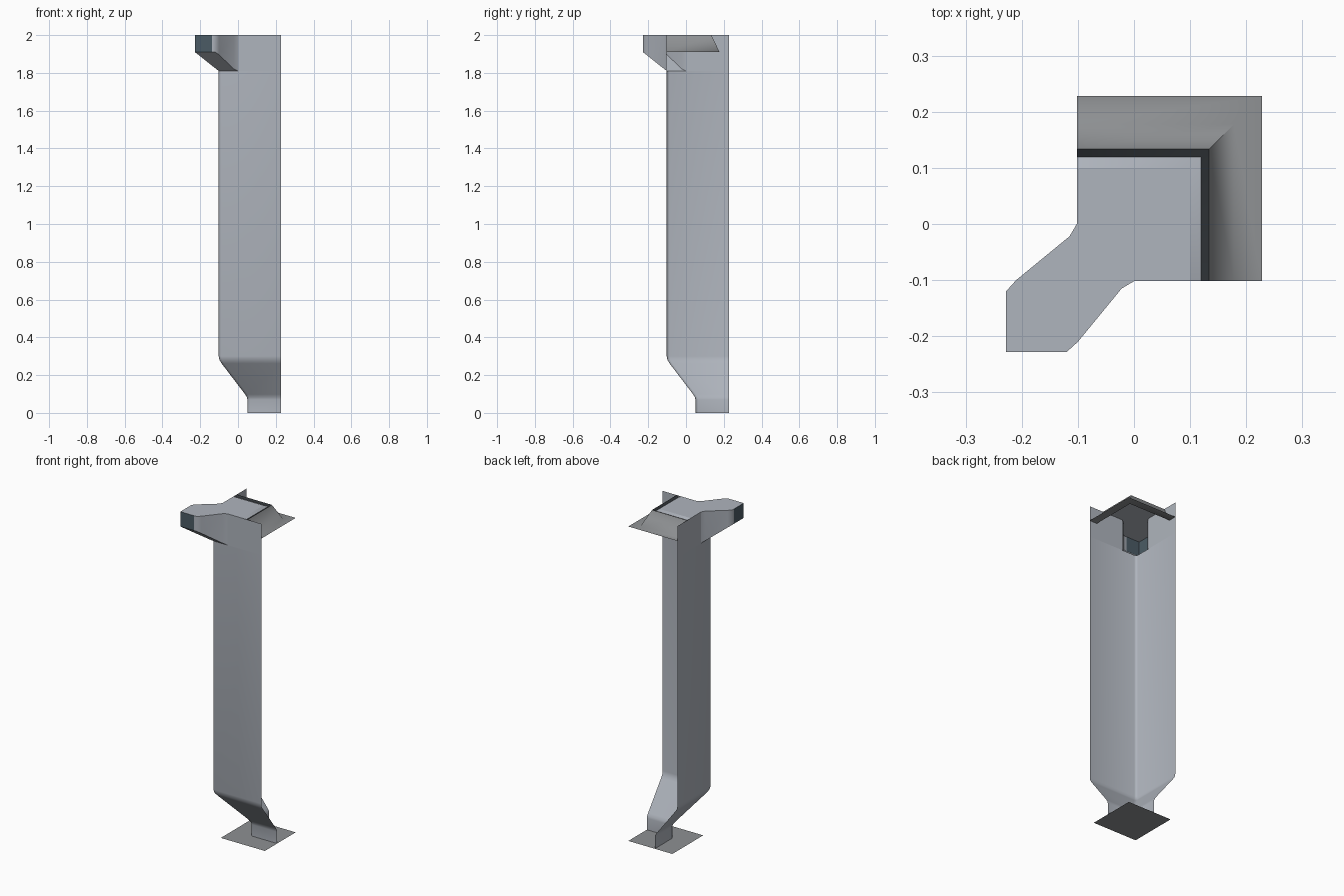
import bpy, math

if "Cube" in bpy.data.objects:
    bpy.data.objects.remove(bpy.data.objects["Cube"])

def material(name, rgb):
    m = bpy.data.materials.new(name)
    m.diffuse_color = (*rgb, 1.0)
    m.use_nodes = True
    m.node_tree.nodes["Principled BSDF"].inputs["Base Color"].default_value = m.diffuse_color
    return m

PALE = material("pale grey metal", (0.43, 0.46, 0.51))
GREY = material("mid grey metal", (0.27, 0.28, 0.29))
DARK = material("dark seam", (0.03, 0.035, 0.04))
GLASS = material("dark blue glass", (0.07, 0.105, 0.13))

OUT = 0.228     # outer reach of the corner module
WALL = -0.102   # wall plane (same in x and y)
TOP = 2.0
LEDGE = 1.91
NECK = 1.81     # height where the corner bracket leaves the wall

def make(name, verts, faces, mats, index=None, angle=45):
    me = bpy.data.meshes.new(name)
    me.from_pydata(verts, [], faces)
    for m in mats:
        me.materials.append(m)
    if index:
        for p, i in zip(me.polygons, index):
            p.material_index = i
    me.update()
    ob = bpy.data.objects.new(name, me)
    bpy.context.collection.objects.link(ob)
    bpy.ops.object.select_all(action='DESELECT')
    ob.select_set(True)
    bpy.context.view_layer.objects.active = ob
    bpy.ops.object.shade_smooth_by_angle(angle=math.radians(angle))
    return ob

def sweep(name, profile, path, mat, angle=50):
    """Sweep (offset, z) pairs round the corner; path(offset) gives plan points."""
    rows = [[(x, y, z) for x, y in path(r)] for r, z in profile]
    n = len(rows[0])
    verts = [v for row in rows for v in row]
    faces = [(j*n + i, j*n + i + 1, (j+1)*n + i + 1, (j+1)*n + i)
             for j in range(len(rows) - 1) for i in range(n - 1)]
    return make(name, verts, faces, [mat], angle=angle)

# Corner wall: narrow foot flaring to the full width, rounded vertical corner
def wall_path(r, b=0.014):
    return [(r, OUT), (r, r + b), (r + b*0.3, r + b*0.3), (r + b, r), (OUT, r)]

sweep("corner_wall",
      [(0.05, 0), (0.05, 0.07), (0.047, 0.083), (0.038, 0.098), (-0.087, 0.262),
       (-0.098, 0.28), (WALL, 0.30), (WALL, NECK)], wall_path, PALE)

# Wall panels beside the bracket opening
make("upper_wall_front", [(0, WALL, NECK), (OUT, WALL, NECK), (OUT, WALL, TOP), (0, WALL, TOP)],
     [(0, 1, 2, 3)], [PALE])
make("upper_wall_left", [(WALL, OUT, NECK), (WALL, 0, NECK), (WALL, 0, TOP), (WALL, OUT, TOP)],
     [(0, 1, 2, 3)], [PALE])

# Diagonal corner bracket with glazed end faces and hipped underside
half = [(0, WALL), (-0.022, -0.115), (-0.1, -0.21), (-0.12, -OUT), (-0.137, -OUT), (-OUT, -OUT)]
outline = half + [(y, x) for x, y in reversed(half[:-1])]
n = len(outline)

def under(x, y):
    return NECK + (LEDGE - NECK) * (WALL - min(x, y)) / (OUT + WALL)

verts = [(x, y, under(x, y)) for x, y in outline] + [(x, y, TOP) for x, y in outline]
verts.append((WALL, WALL, NECK))
faces = [(i + 1, i, n + i, n + i + 1) for i in range(n - 1)]
tip = len(half) - 1
index = [1 if i in (tip - 1, tip) else 0 for i in range(n - 1)]
faces += [(*range(0, tip + 1), 2*n), (*range(tip, n), 2*n)]
index += [0, 0]
make("corner_bracket", verts, faces, [PALE, GLASS], index, 50)

# Roof over the column and bracket
S = 0.1
roof = outline + [(WALL, S), (S, S), (S, WALL)]
make("roof", [(x, y, TOP) for x, y in roof], [tuple(reversed(range(len(roof))))], [PALE])

# L-shaped roof edge, dark seam, and sloped ledge
def edge_path(s):
    return [(WALL, s), (s, s), (s, WALL)]

sweep("roof_edge", [(S, TOP), (0.119, 1.992)], edge_path, PALE)
sweep("roof_seam", [(0.119, 1.992), (0.134, TOP)], edge_path, DARK)
sweep("sloped_ledge", [(0.134, TOP), (0.178, LEDGE), (OUT, LEDGE)], edge_path, GREY, 70)

# Base plate
lo = -0.068
make("base_plate", [(lo, lo, 0), (OUT, lo, 0), (OUT, OUT, 0), (lo, OUT, 0)],
     [(0, 1, 2, 3)], [GREY])
